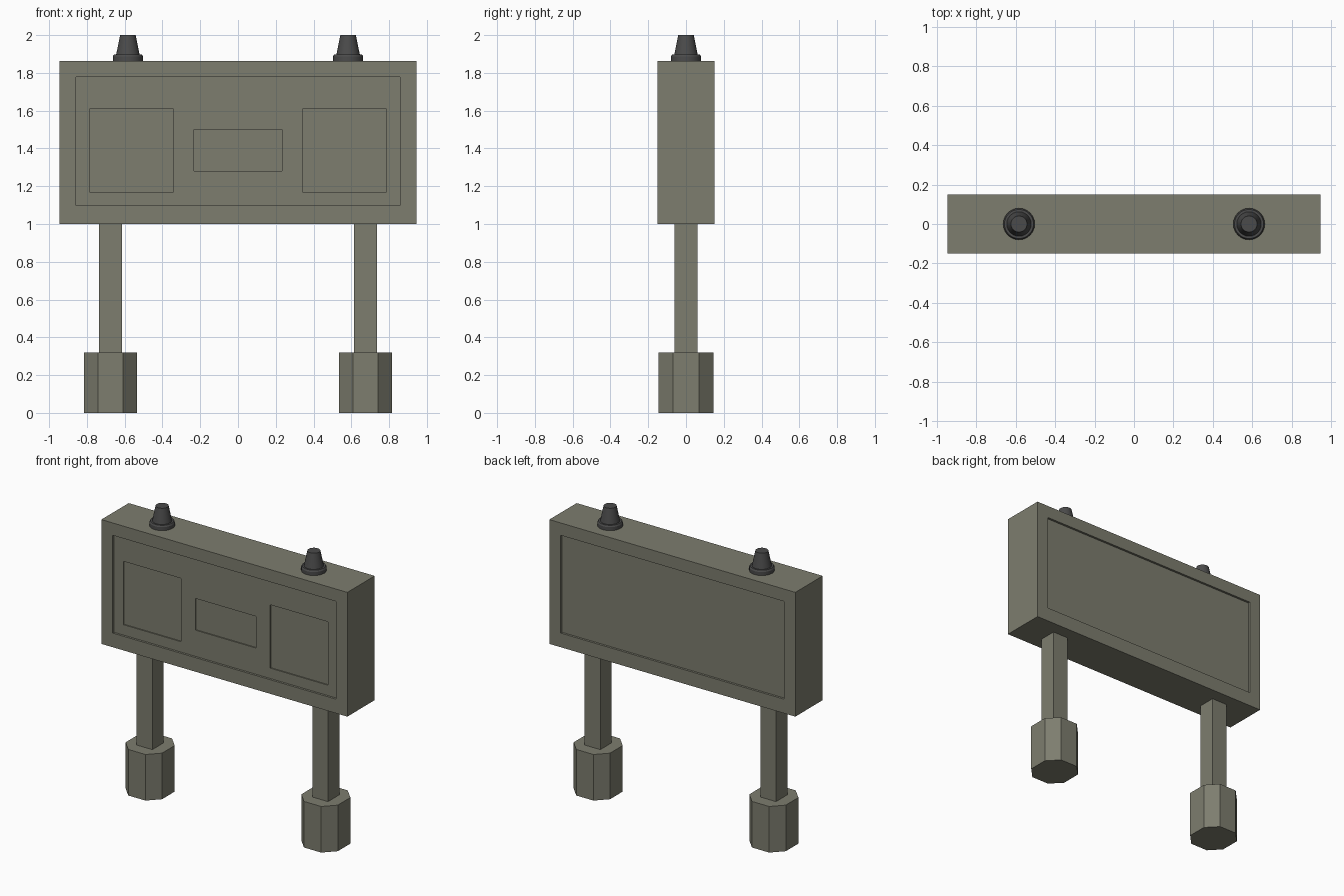
import bpy, bmesh, math

if "Cube" in bpy.data.objects:
    bpy.data.objects.remove(bpy.data.objects["Cube"])

def material(name, rgb):
    m = bpy.data.materials.new(name)
    m.diffuse_color = (*rgb, 1.0)
    m.use_nodes = True
    m.node_tree.nodes["Principled BSDF"].inputs["Base Color"].default_value = m.diffuse_color
    return m

GREY = material("olive_grey", (0.205, 0.205, 0.158))
DARK = material("dark_grey", (0.07, 0.07, 0.07))

def finish(name, bm, mat):
    bmesh.ops.recalc_face_normals(bm, faces=bm.faces)
    me = bpy.data.meshes.new(name)
    bm.to_mesh(me)
    bm.free()
    me.materials.append(mat)
    ob = bpy.data.objects.new(name, me)
    bpy.context.collection.objects.link(ob)
    return ob

def box(name, x0, x1, y0, y1, z0, z1, mat=GREY):
    bm = bmesh.new()
    bmesh.ops.create_cube(bm, size=1)
    for v in bm.verts:
        v.co = (x1 if v.co.x > 0 else x0, y1 if v.co.y > 0 else y0, z1 if v.co.z > 0 else z0)
    return finish(name, bm, mat)

def loft(name, rings, mat):
    """Join rings of points with side faces and cap both ends."""
    bm = bmesh.new()
    loops = [[bm.verts.new(p) for p in r] for r in rings]
    n = len(loops[0])
    for a, b in zip(loops, loops[1:]):
        for i in range(n):
            j = (i + 1) % n
            bm.faces.new((a[i], a[j], b[j], b[i]))
    bm.faces.new(loops[0][::-1])
    bm.faces.new(loops[-1])
    return finish(name, bm, mat)

def cut(target, cutter):
    mod = target.modifiers.new("cut", 'BOOLEAN')
    mod.operation = 'DIFFERENCE'
    mod.solver = 'EXACT'
    mod.object = cutter
    cutter.hide_render = True
    bpy.context.view_layer.update()
    dg = bpy.context.evaluated_depsgraph_get()
    me = bpy.data.meshes.new_from_object(target.evaluated_get(dg))
    target.modifiers.clear()
    target.data = me
    bpy.data.objects.remove(cutter)

# Sign box with recessed front and back
D = 0.15     # half depth
R = 0.015    # recess depth
sign = box("sign_box", -0.945, 0.945, -D, D, 1.0, 1.863)
for s in (-1, 1):
    y0, y1 = sorted((s * (D - R), s * (D + 0.1)))
    cut(sign, box("cutter", -0.858, 0.858, y0, y1, 1.098, 1.777))

# Three shallow panels in the front recess
for x0, x1, z0, z1 in ((-0.787, -0.342, 1.17, 1.61),
                       (-0.233, 0.233, 1.28, 1.50),
                       (0.342, 0.787, 1.17, 1.61)):
    cut(sign, box("cutter", x0, x1, -D - 0.1, -D + R + 0.008, z0, z1))

for s, side in ((-1, "left"), (1, "right")):
    # Square post
    cx = s * 0.675
    box(side + "_post", cx - 0.06, cx + 0.06, -0.062, 0.062, 0.3, 1.0)

    # Eight-sided foot
    outline = [(0.14, 0.069), (0.066, 0.146), (-0.066, 0.146), (-0.14, 0.069),
               (-0.14, -0.069), (-0.066, -0.146), (0.066, -0.146), (0.14, -0.069)]
    loft(side + "_foot", [[(cx + x, y, z) for x, y in outline] for z in (0, 0.32)], GREY)

    # Tapered lamp cap on a collar
    lx = s * 0.583
    profile = [(0.08, 1.863), (0.08, 1.887), (0.074, 1.897), (0.062, 1.897), (0.041, 2.0)]
    n = 24
    lamp = loft(side + "_lamp", [[(lx + r * math.cos(2 * math.pi * i / n),
                                   r * math.sin(2 * math.pi * i / n), z) for i in range(n)]
                                 for r, z in profile], DARK)
    bpy.ops.object.select_all(action='DESELECT')
    lamp.select_set(True)
    bpy.context.view_layer.objects.active = lamp
    bpy.ops.object.shade_smooth_by_angle(angle=math.radians(30))
